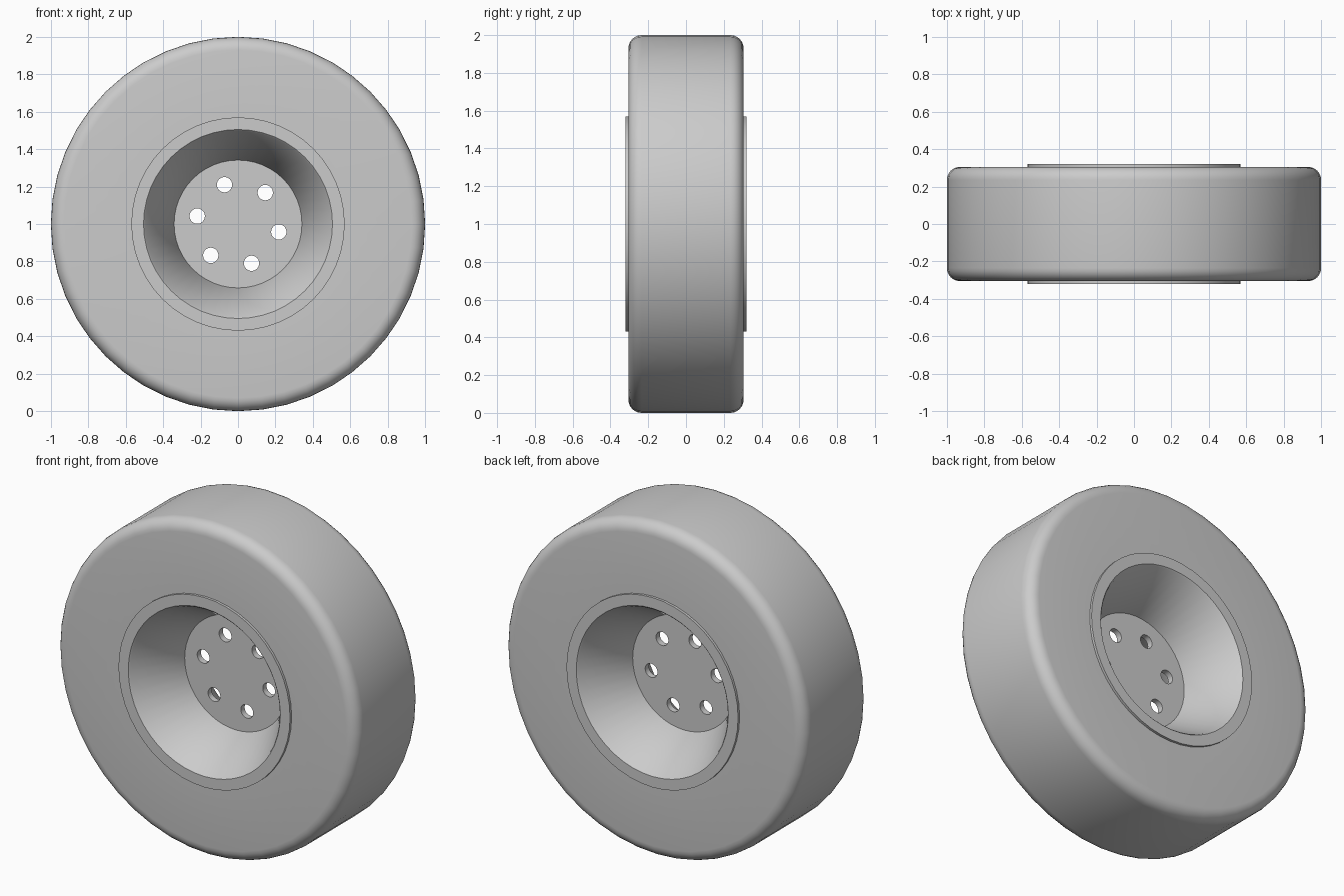
import bpy, bmesh, math
from mathutils import Matrix, Vector

if "Cube" in bpy.data.objects:
    bpy.data.objects.remove(bpy.data.objects["Cube"], do_unlink=True)

SEGMENTS = 48
CENTRE = Vector((0, 0, 1))

grey = bpy.data.materials.new("plain grey")
grey.use_nodes = True
grey.diffuse_color = (0.6, 0.6, 0.6, 1)
grey.node_tree.nodes["Principled BSDF"].inputs["Base Color"].default_value = (0.6, 0.6, 0.6, 1)


def finish(name, bm):
    bmesh.ops.recalc_face_normals(bm, faces=bm.faces[:])
    mesh = bpy.data.meshes.new(name)
    bm.to_mesh(mesh)
    bm.free()
    mesh.materials.append(grey)
    obj = bpy.data.objects.new(name, mesh)
    bpy.context.collection.objects.link(obj)
    obj.location = CENTRE
    return obj


def lathe(name, half):
    """Spin a (radius, y) half profile and its mirror image round the y axis."""
    profile = half + [(r, -y) for r, y in reversed(half)]
    bm = bmesh.new()
    verts = [bm.verts.new((r, y, 0)) for r, y in profile]
    edges = [bm.edges.new((v, verts[i - 1])) for i, v in enumerate(verts)]
    bmesh.ops.spin(bm, geom=verts + edges, cent=(0, 0, 0), axis=(0, 1, 0),
                   angle=math.tau, steps=SEGMENTS, use_merge=True)
    bmesh.ops.remove_doubles(bm, verts=bm.verts[:], dist=1e-5)
    return finish(name, bm)


def cylinder(bm, radius, depth, sides, x=0, z=0):
    place = Matrix.Translation((x, 0, z)) @ Matrix.Rotation(math.pi / 2, 4, 'X')
    bmesh.ops.create_cone(bm, cap_ends=True, segments=sides, radius1=radius,
                          radius2=radius, depth=depth, matrix=place)


def smooth(obj):
    bpy.ops.object.select_all(action='DESELECT')
    obj.select_set(True)
    bpy.context.view_layer.objects.active = obj
    bpy.ops.object.shade_smooth_by_angle(angle=math.radians(30))


# Tyre: flat sidewalls, rounded shoulders and a flat tread
R, W, ROUND = 1.0, 0.305, 0.07
shoulder = []
for i in range(7):
    a = math.pi / 2 * i / 6
    shoulder.append((R - ROUND + ROUND * math.sin(a), W - ROUND + ROUND * math.cos(a)))
tyre = lathe("tyre", [(0.54, W)] + shoulder)

# Rim: raised lip and a conical dish on both sides
rim = lathe("rim", [(0.34, 0.015), (0.497, 0.312), (0.505, 0.32), (0.57, 0.32), (0.57, 0.25)])

# Hub plate with six bolt holes
bm = bmesh.new()
cylinder(bm, 0.352, 0.036, SEGMENTS)
hub = finish("hub_plate", bm)

bm = bmesh.new()
for i in range(6):
    a = math.radians(49 + 60 * i)
    cylinder(bm, 0.041, 0.3, 24, 0.222 * math.cos(a), 0.222 * math.sin(a))
holes = finish("bolt_hole_cutter", bm)
holes.hide_render = True
holes.hide_viewport = True

cut = hub.modifiers.new("bolt holes", 'BOOLEAN')
cut.object = holes
cut.operation = 'DIFFERENCE'
cut.solver = 'EXACT'
bpy.context.view_layer.update()
cut_mesh = bpy.data.meshes.new_from_object(hub.evaluated_get(bpy.context.evaluated_depsgraph_get()))
hub.modifiers.clear()
hub.data = cut_mesh
bpy.data.objects.remove(holes, do_unlink=True)

for part in (tyre, rim, hub):
    smooth(part)
